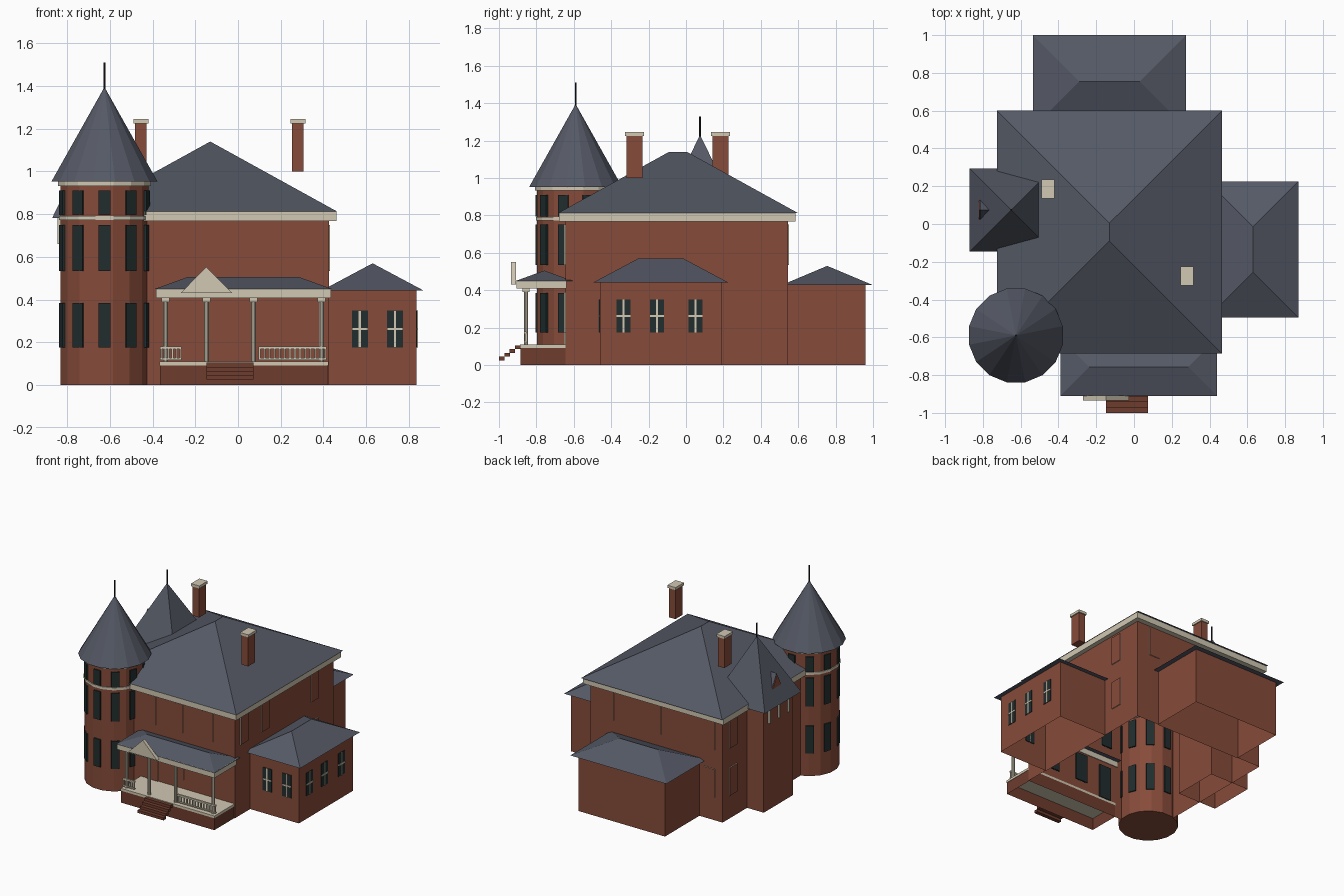
import bpy, bmesh, math
from mathutils import Vector, Matrix

cube = bpy.data.objects.get("Cube")
if cube:
    bpy.data.objects.remove(cube, do_unlink=True)


def material(name, rgb):
    m = bpy.data.materials.new(name)
    m.use_nodes = True
    m.diffuse_color = (*rgb, 1)
    m.node_tree.nodes["Principled BSDF"].inputs["Base Color"].default_value = (*rgb, 1)
    return m


BRICK = material("brick", (0.24, 0.07, 0.042))
DARK_BRICK = material("dark brick", (0.155, 0.045, 0.027))
SLATE = material("slate", (0.09, 0.1, 0.13))
CREAM = material("cream trim", (0.64, 0.58, 0.45))
GLASS = material("dark glass", (0.015, 0.026, 0.027))
IRON = material("black iron", (0.012, 0.012, 0.015))


def finish(name, bm, *mats):
    bmesh.ops.recalc_face_normals(bm, faces=bm.faces)
    mesh = bpy.data.meshes.new(name)
    bm.to_mesh(mesh)
    bm.free()
    for m in mats:
        mesh.materials.append(m)
    ob = bpy.data.objects.new(name, mesh)
    bpy.context.collection.objects.link(ob)
    return ob


def box(name, x, y, z, mat, open_bottom=False):
    """Box from three (low, high) ranges."""
    bm = bmesh.new()
    bmesh.ops.create_cube(bm, size=1)
    for v in bm.verts:
        v.co = [r[0] if c < 0 else r[1] for c, r in zip(v.co, (x, y, z))]
    if open_bottom:
        floor = [f for f in bm.faces if f.calc_center_median().z < z[0] + 1e-4]
        bmesh.ops.delete(bm, geom=floor, context="FACES_ONLY")
    return finish(name, bm, mat)


def around(c, width):
    return (c - width / 2, c + width / 2)


def hip_roof(name, x, y, z):
    """Hipped roof with its ridge along the longer side."""
    cx, cy = sum(x) / 2, sum(y) / 2
    hx, hy = (x[1] - x[0]) / 2, (y[1] - y[0]) / 2
    rx, ry = max(hx - hy, 0), max(hy - hx, 0)
    bm = bmesh.new()
    corners = [(-1, -1), (1, -1), (1, 1), (-1, 1)]
    low = [bm.verts.new((cx + a * hx, cy + b * hy, z[0])) for a, b in corners]
    top = [bm.verts.new((cx + a * rx, cy + b * ry, z[1])) for a, b in corners]
    bm.faces.new(low)
    for i in range(4):
        j = (i + 1) % 4
        bm.faces.new((low[i], low[j], top[j], top[i]))
    bmesh.ops.remove_doubles(bm, verts=bm.verts, dist=0.0005)
    return finish(name, bm, SLATE)


def drum(name, centre, r, z, mat, sides, r_top=None):
    """Upright prism or cone with a flat side to the front."""
    bm = bmesh.new()
    bmesh.ops.create_cone(bm, cap_ends=True, segments=sides, radius1=r,
                          radius2=r if r_top is None else r_top, depth=z[1] - z[0])
    bmesh.ops.rotate(bm, verts=bm.verts, matrix=Matrix.Rotation(math.pi / sides, 3, "Z"))
    bmesh.ops.translate(bm, verts=bm.verts, vec=(*centre, sum(z) / 2))
    return finish(name, bm, mat)


def gable(name, across, along, z, mat, axis):
    """Triangular prism pointing along axis 0 (x) or 1 (y)."""
    bm = bmesh.new()
    ends = []
    for d in along:
        pts = [(across[0], z[0]), (across[1], z[0]), (sum(across) / 2, z[1])]
        ends.append([bm.verts.new((d, u, h) if axis == 0 else (u, d, h)) for u, h in pts])
    for e in ends:
        bm.faces.new(e)
    for i in range(3):
        j = (i + 1) % 3
        bm.faces.new((ends[0][i], ends[0][j], ends[1][j], ends[1][i]))
    return finish(name, bm, mat)


def wall_range(axis, wall, side, u, width, inner, outer):
    depth = tuple(sorted((wall + side * inner, wall + side * outer)))
    return (depth, around(u, width)) if axis == 0 else (around(u, width), depth)


def bricked_window(name, axis, wall, side, u, z, width=0.09):
    """Brick panel with cream edges outside and dark glass inside the wall."""
    x, y = wall_range(axis, wall, side, u, width, 0, 0.006)
    panel = box(name + "_panel", x, y, z, CREAM)
    panel.data.materials.append(BRICK)
    for f in panel.data.polygons:
        if f.normal[axis] * side > 0.9:
            f.material_index = 1
    x, y = wall_range(axis, wall, side, u, width, -0.012, -0.002)
    box(name + "_glass", x, y, z, GLASS)


def cross_window(name, axis, wall, side, u):
    """Dark pane with a cream cross."""
    for part, w, z, out, mat in (("pane", 0.075, (0.175, 0.35), 0.004, GLASS),
                                 ("mullion", 0.01, (0.175, 0.35), 0.008, CREAM),
                                 ("crossbar", 0.075, (0.258, 0.268), 0.008, CREAM)):
        x, y = wall_range(axis, wall, side, u, w, -0.005, out)
        box(f"{name}_{part}", x, y, z, mat)


# Main house
box("main_walls", (-0.69, 0.425), (-0.645, 0.545), (0, 0.77), BRICK, True)
box("main_cornice", (-0.725, 0.46), (-0.68, 0.585), (0.767, 0.812), CREAM)
hip_roof("main_roof", (-0.725, 0.465), (-0.685, 0.6), (0.812, 1.14))

UPPER, LOWER = (0.535, 0.75), (0.175, 0.39)
for i, u in enumerate((-0.285, -0.055, 0.2)):
    bricked_window(f"front_upper_window_{i}", 1, -0.645, -1, u, UPPER)
for i, u in enumerate((-0.055, 0.2)):
    bricked_window(f"front_lower_window_{i}", 1, -0.645, -1, u, LOWER, 0.1)
bricked_window("front_door", 1, -0.645, -1, -0.27, (0.11, 0.37), 0.1)
for i, u in enumerate((-0.535, -0.28, 0.315)):
    bricked_window(f"side_upper_window_{i}", 0, 0.425, 1, u, UPPER)
bricked_window("side_lower_window", 0, 0.425, 1, 0.315, LOWER)
for i, u in enumerate((-0.58, -0.13, 0.27)):
    bricked_window(f"back_upper_window_{i}", 1, 0.545, 1, u, UPPER)
bricked_window("back_lower_window", 1, 0.545, 1, -0.58, LOWER)
for i, z in enumerate((LOWER, UPPER)):
    bricked_window(f"far_side_window_{i}", 0, -0.69, -1, 0.42, z)

# Chimneys
for n, cx, cy in (("left", 0.28, -0.275), ("right", -0.455, 0.185)):
    box(n + "_chimney", around(cx, 0.055), around(cy, 0.085), (1.0, 1.228), BRICK)
    box(n + "_chimney_cap", around(cx, 0.07), around(cy, 0.1), (1.225, 1.245), CREAM)

# Side and rear wings
box("side_wing_walls", (0.42, 0.835), (-0.46, 0.19), (0, 0.445), BRICK, True)
hip_roof("side_wing_roof", (0.39, 0.87), (-0.495, 0.225), (0.442, 0.57))
for i, u in enumerate((0.57, 0.735)):
    cross_window(f"wing_front_window_{i}", 1, -0.46, -1, u)
for i, u in enumerate((-0.335, -0.155, 0.05)):
    cross_window(f"wing_side_window_{i}", 0, 0.835, 1, u)
box("rear_wing_walls", (-0.495, 0.235), (0.54, 0.96), (0, 0.43), BRICK, True)
hip_roof("rear_wing_roof", (-0.535, 0.275), (0.51, 1.0), (0.427, 0.53))

# Round tower
T = (-0.625, -0.59)
drum("tower_walls", T, 0.21, (0, 0.938), BRICK, 16)
drum("tower_band", T, 0.217, (0.773, 0.792), CREAM, 16)
drum("tower_cornice", T, 0.222, (0.933, 0.955), CREAM, 16)
drum("tower_roof", T, 0.253, (0.953, 1.395), SLATE, 16, 0)
drum("tower_spire", T, 0.005, (1.38, 1.51), IRON, 8)
for i in range(10):
    for j, z in enumerate(((0.175, 0.385), (0.535, 0.75), (0.795, 0.91))):
        pane = box(f"tower_window_{i}_{j}", (0.19, 0.215), around(0, 0.056), z, GLASS)
        pane.location = (*T, 0)
        pane.rotation_euler.z = math.radians(36 * i - 90)

# Square bay with its pointed roof and dormer
box("bay_walls", (-0.83, -0.5), (-0.105, 0.25), (0, 0.785), BRICK, True)
hip_roof("bay_roof", (-0.87, -0.43), (-0.145, 0.295), (0.782, 1.23))
drum("bay_spire", (-0.65, 0.075), 0.005, (1.21, 1.33), IRON, 8)
gable("dormer_front", around(0.075, 0.1), (-0.82, -0.75), (0.89, 0.98), BRICK, 0)
gable("dormer_roof", around(0.075, 0.115), (-0.815, -0.74), (0.885, 0.992), SLATE, 0)
for i, u in enumerate((-0.04, 0.075, 0.19)):
    box(f"bay_bracket_{i}", (-0.845, -0.825), around(u, 0.012), (0.66, 0.783), CREAM)

# Porch
box("porch_base", (-0.365, 0.42), (-0.885, -0.64), (0, 0.093), DARK_BRICK, True)
box("porch_deck", (-0.367, 0.423), (-0.888, -0.64), (0.092, 0.11), CREAM)
box("porch_beam", (-0.385, 0.435), (-0.905, -0.64), (0.408, 0.452), CREAM)
hip_roof("porch_roof", (-0.39, 0.44), (-0.91, -0.605), (0.45, 0.505))
gable("porch_pediment", (-0.27, -0.027), (-0.935, -0.908), (0.43, 0.552), CREAM, 1)
for i, cx in enumerate((-0.34, -0.147, 0.073, 0.39)):
    drum(f"column_{i}", (cx, -0.855), 0.012, (0.11, 0.41), CREAM, 10)
    box(f"column_cap_{i}", around(cx, 0.038), around(-0.855, 0.038), (0.39, 0.41), CREAM)
for n, x0, x1, count in (("right", -0.365, -0.265, 6), ("left", 0.095, 0.415, 14)):
    for part, z in (("top", (0.168, 0.18)), ("bottom", (0.118, 0.126))):
        box(f"{n}_rail_{part}", (x0, x1), around(-0.86, 0.014), z, CREAM)
    for i in range(count):
        cx = x0 + 0.006 + (x1 - x0 - 0.012) * i / (count - 1)
        box(f"{n}_baluster_{i}", around(cx, 0.008), around(-0.86, 0.008), (0.12, 0.17), CREAM)

# Steps
for i in range(4):
    y1 = -0.885 - 0.0285 * i
    top = 0.105 - 0.02 * i
    box(f"step_{i}", (-0.147, 0.073), (y1 - 0.0295, y1), (top - 0.02, top), DARK_BRICK)
